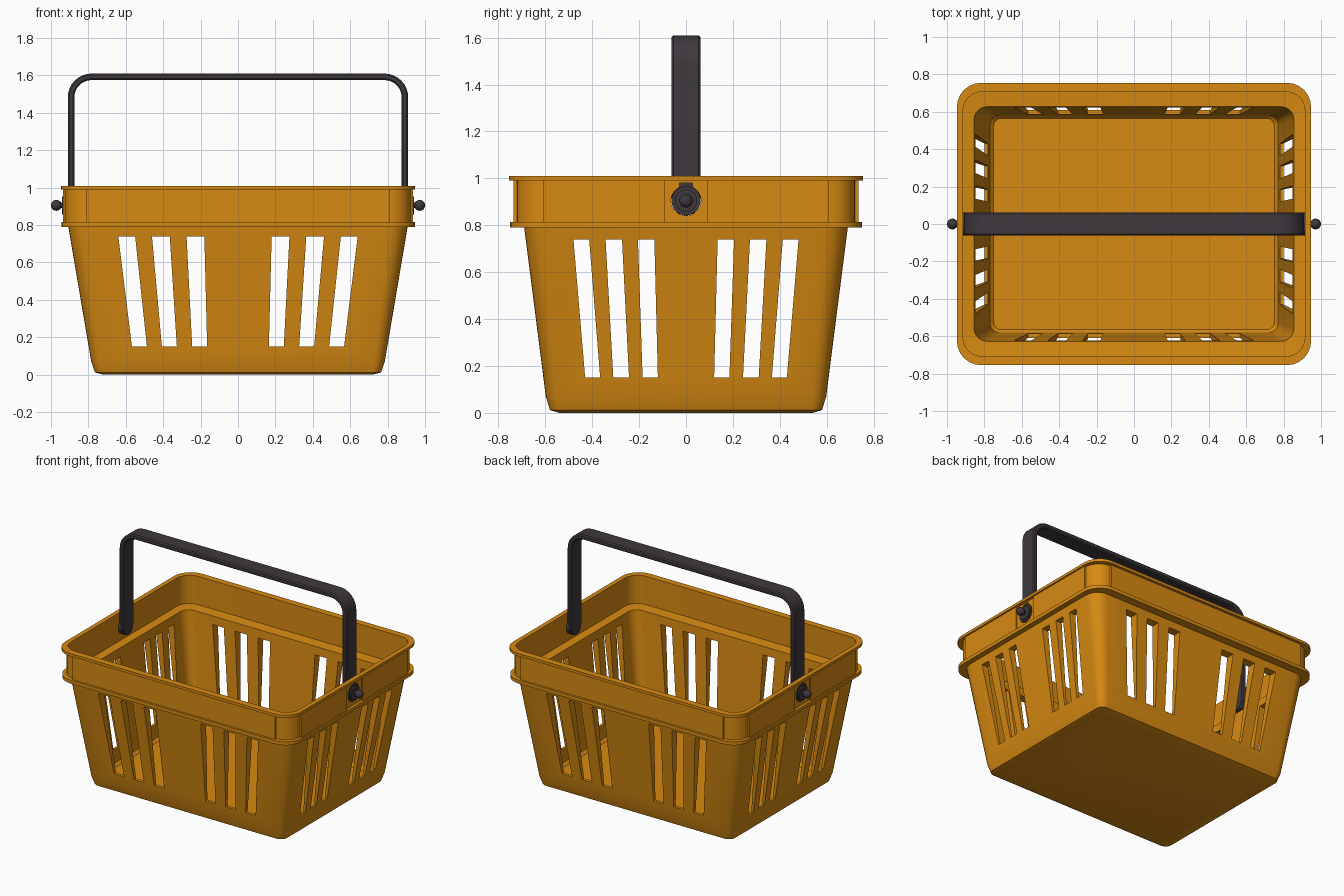
import bpy, bmesh, math
from mathutils import Matrix

if "Cube" in bpy.data.objects:
    bpy.data.objects.remove(bpy.data.objects["Cube"])


def material(name, rgb):
    m = bpy.data.materials.new(name)
    m.diffuse_color = (*rgb, 1)
    m.use_nodes = True
    m.node_tree.nodes["Principled BSDF"].inputs["Base Color"].default_value = m.diffuse_color
    return m


ORANGE = material("orange plastic", (0.68, 0.255, 0.006))
DARK = material("dark plastic", (0.05, 0.04, 0.046))


def finish(name, bm, mat, angle=30):
    bmesh.ops.recalc_face_normals(bm, faces=bm.faces)
    me = bpy.data.meshes.new(name)
    bm.to_mesh(me)
    bm.free()
    ob = bpy.data.objects.new(name, me)
    bpy.context.collection.objects.link(ob)
    me.materials.append(mat)
    smooth(ob, angle)
    return ob


def smooth(ob, angle=30):
    bpy.ops.object.select_all(action='DESELECT')
    ob.select_set(True)
    bpy.context.view_layer.objects.active = ob
    bpy.ops.object.shade_smooth_by_angle(angle=math.radians(angle))


def loft(bm, rings):
    """Skin a list of point rings and cap both ends."""
    rows = [[bm.verts.new(p) for p in ring] for ring in rings]
    n = len(rows[0])
    for a, b in zip(rows, rows[1:]):
        for i in range(n):
            j = (i + 1) % n
            bm.faces.new((a[i], a[j], b[j], b[i]))
    bm.faces.new(rows[0][::-1])
    bm.faces.new(rows[-1])


def rounded_rect(hx, hy, r, z, seg=6):
    pts = []
    for k, (sx, sy) in enumerate(((1, 1), (-1, 1), (-1, -1), (1, -1))):
        for i in range(seg + 1):
            a = math.pi / 2 * (k + i / seg)
            pts.append((sx * (hx - r) + r * math.cos(a), sy * (hy - r) + r * math.sin(a), z))
    return pts


def box(bm, x0, x1, y0, y1, z0, z1):
    m = Matrix.Translation(((x0 + x1) / 2, (y0 + y1) / 2, (z0 + z1) / 2))
    bmesh.ops.create_cube(bm, size=1, matrix=m @ Matrix.Diagonal((x1 - x0, y1 - y0, z1 - z0, 1)))


def x_cylinder(bm, r, x0, x1, z, seg=24):
    m = Matrix.Translation(((x0 + x1) / 2, 0, z)) @ Matrix.Rotation(math.pi / 2, 4, 'Y')
    bmesh.ops.create_cone(bm, cap_ends=True, segments=seg, radius1=r, radius2=r,
                          depth=abs(x1 - x0), matrix=m)


# Basket shell: outside from the base up to the lip, then down the inside
shell = [(0.72, 0.54, 0.05, 0.0), (0.765, 0.58, 0.05, 0.012), (0.785, 0.598, 0.06, 0.07),
         (0.907, 0.69, 0.10, 0.79), (0.945, 0.75, 0.13, 0.79), (0.945, 0.75, 0.13, 0.815),
         (0.925, 0.722, 0.12, 0.815), (0.925, 0.722, 0.12, 0.99), (0.947, 0.755, 0.13, 0.99),
         (0.947, 0.755, 0.13, 1.01), (0.914, 0.707, 0.10, 1.01), (0.914, 0.707, 0.10, 0.805),
         (0.855, 0.627, 0.07, 0.80), (0.77, 0.58, 0.05, 0.06), (0.75, 0.565, 0.04, 0.04)]
bm = bmesh.new()
loft(bm, [rounded_rect(*s) for s in shell])
basket = finish("basket", bm, ORANGE)


def cut(bm):
    cutter = finish("cutter", bm, ORANGE)
    cutter.hide_render = True
    bpy.context.view_layer.objects.active = basket
    mod = basket.modifiers.new("cut", 'BOOLEAN')
    mod.operation = 'DIFFERENCE'
    mod.solver = 'EXACT'
    mod.object = cutter
    bpy.ops.object.modifier_apply(modifier=mod.name)
    bpy.data.objects.remove(cutter)


# Tapered slots through opposite walls: (bottom left, bottom right, top left, top right)
def slots(spans, along_x):
    bm = bmesh.new()
    for b0, b1, t0, t1 in spans:
        for s in (1, -1):
            quad = [(s * b0, 0.15), (s * b1, 0.15), (s * t1, 0.74), (s * t0, 0.74)]
            loft(bm, [[(d, u, z) if along_x else (u, d, z) for u, z in quad] for d in (-1.2, 1.2)])
    cut(bm)


slots([(0.165, 0.245, 0.18, 0.275), (0.327, 0.407, 0.365, 0.46), (0.487, 0.567, 0.55, 0.64)], False)
slots([(0.12, 0.185, 0.135, 0.205), (0.243, 0.31, 0.273, 0.343), (0.366, 0.43, 0.413, 0.48)], True)

# Keyholes for the handle pins
key = [(0.028, 0.98), (-0.028, 0.98)]
for i in range(21):
    a = math.radians(116 + 308 * i / 20)
    key.append((0.064 * math.cos(a), 0.905 + 0.064 * math.sin(a)))
bm = bmesh.new()
loft(bm, [[(d, y, z) for y, z in key] for d in (-1.2, 1.2)])
cut(bm)
smooth(basket)

# Raised panels around the rim band, leaving corners and pin areas recessed
bm = bmesh.new()
for s in (-1, 1):
    box(bm, -0.81, 0.81, s * 0.718, s * 0.735, 0.81, 0.995)
    for t in (-1, 1):
        box(bm, s * 0.92, s * 0.936, t * 0.09, t * 0.61, 0.81, 0.995)
finish("rim_panels", bm, ORANGE)

# Handle: flat strap swept along an arch with rounded ends
T, R = 0.0175, 0.11
X, Z = 0.8925, 1.5925
half = [(X, 0.842, 0.006, 0), (X, 0.850, 0.034, 0), (X, 0.868, 0.051, 0), (X, 0.905, 0.061, 0)]
for i in range(9):
    a = math.pi / 2 * i / 8
    half.append((X - R + R * math.cos(a), Z - R + R * math.sin(a), 0.061, a))
path = half + [(-x, z, w, math.pi - a) for x, z, w, a in reversed(half)]
rings = []
for x, z, w, a in path:
    c = min(0.008, w * 0.4)
    section = [(T, w - c), (T - c, w), (c - T, w), (-T, w - c),
               (-T, c - w), (c - T, -w), (T - c, -w), (T, c - w)]
    rings.append([(x + n * math.cos(a), y, z + n * math.sin(a)) for n, y in section])
bm = bmesh.new()
loft(bm, rings)
finish("handle", bm, DARK)

# Handle pins: disc, stem and ball on each side
for side, s in (("right", 1), ("left", -1)):
    bm = bmesh.new()
    x_cylinder(bm, 0.062, s * 0.895, s * 0.93, 0.905)
    x_cylinder(bm, 0.048, s * 0.92, s * 0.94, 0.905)
    x_cylinder(bm, 0.015, s * 0.93, s * 0.97, 0.905, 12)
    bmesh.ops.create_uvsphere(bm, u_segments=16, v_segments=10, radius=0.029,
                              matrix=Matrix.Translation((s * 0.971, 0, 0.905)))
    finish(side + "_pin", bm, DARK)
